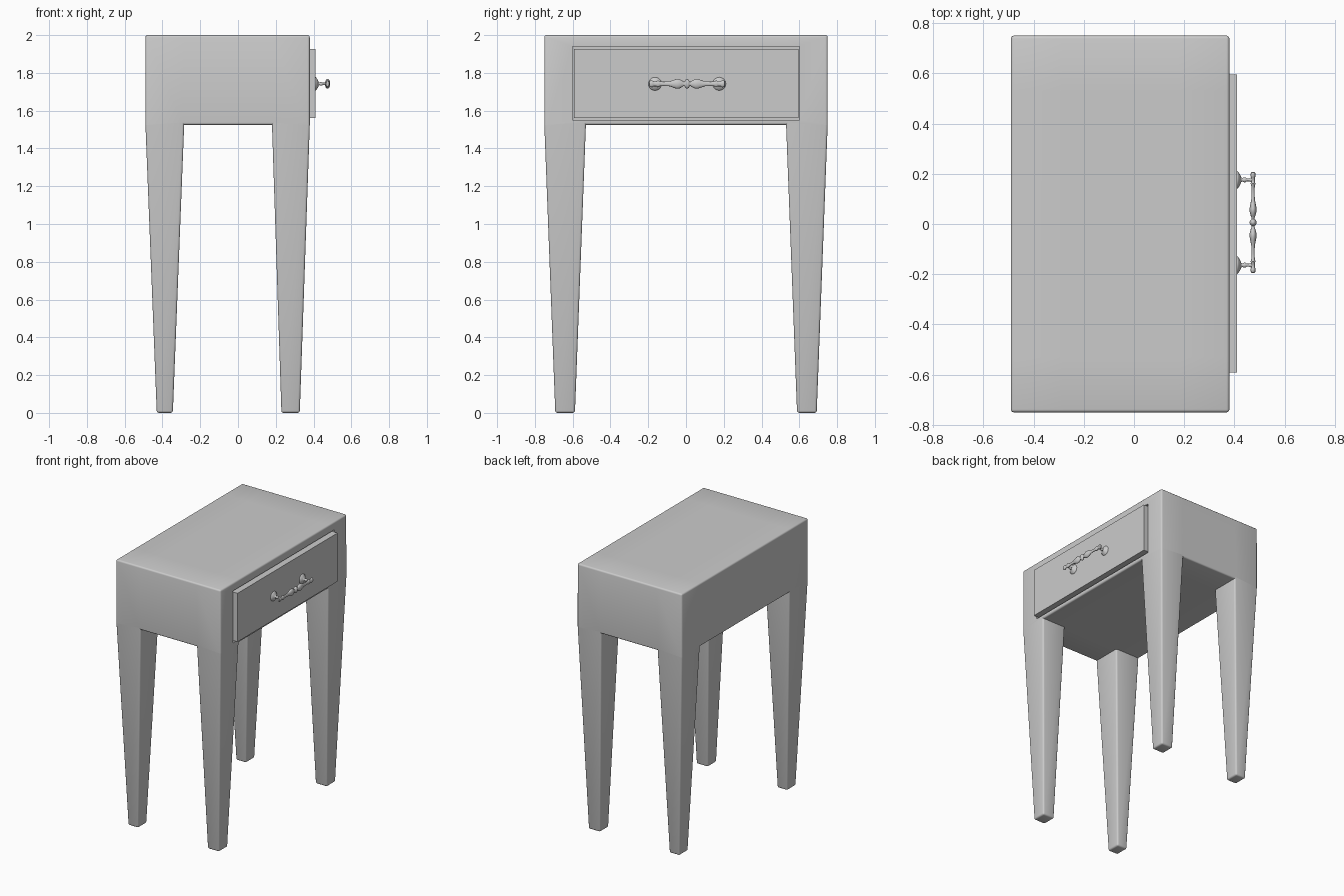
import bpy, bmesh, math
from mathutils import Matrix, Vector

if "Cube" in bpy.data.objects:
    bpy.data.objects.remove(bpy.data.objects["Cube"])


def finish(name, bm, bevel=0.0, segments=3):
    bmesh.ops.recalc_face_normals(bm, faces=bm.faces)
    mesh = bpy.data.meshes.new(name)
    bm.to_mesh(mesh)
    bm.free()
    ob = bpy.data.objects.new(name, mesh)
    bpy.context.collection.objects.link(ob)
    if bevel:
        mod = ob.modifiers.new("rounded_edges", "BEVEL")
        mod.width, mod.segments = bevel, segments
        mod.limit_method, mod.angle_limit = "ANGLE", math.radians(30)
    return ob


def smooth(ob, angle=35):
    bpy.ops.object.select_all(action="DESELECT")
    ob.select_set(True)
    bpy.context.view_layer.objects.active = ob
    bpy.ops.object.shade_smooth_by_angle(angle=math.radians(angle))


def box(lo, hi):
    lo, hi = Vector(lo), Vector(hi)
    bm = bmesh.new()
    bmesh.ops.create_cube(bm, size=1, matrix=Matrix.Translation((lo + hi) / 2)
                          @ Matrix.Diagonal((*(hi - lo), 1)))
    return bm


def lathe(name, profile, origin, axis, z_scale=1.0, sides=20):
    """Spin (distance along axis, radius) points around the x or y axis."""
    bm = bmesh.new()
    rings = []
    for d, r in profile:
        ring = []
        for i in range(sides):
            a = 2 * math.pi * i / sides
            side, up = r * math.cos(a), r * math.sin(a) * z_scale
            p = Vector((d, side, up) if axis == "x" else (side, d, up))
            ring.append(bm.verts.new(p + Vector(origin)))
        rings.append(ring)
    for a, b in zip(rings, rings[1:]):
        for i in range(sides):
            j = (i + 1) % sides
            bm.faces.new((a[i], a[j], b[j], b[i]))
    bm.faces.new(rings[0])
    bm.faces.new(rings[-1])
    ob = finish(name, bm)
    smooth(ob, 50)
    return ob


# table body: box whose bottom corners are extruded into tapered legs
bm = box((-0.49, -0.75, 1.525), (0.38, 0.75, 2.0))
for co, no in (((-0.285, 0, 0), (1, 0, 0)), ((0.18, 0, 0), (1, 0, 0)),
               ((0, -0.53, 0), (0, 1, 0)), ((0, 0.53, 0), (0, 1, 0))):
    bmesh.ops.bisect_plane(bm, geom=bm.verts[:] + bm.edges[:] + bm.faces[:],
                           plane_co=co, plane_no=no)
bm.normal_update()
corners = []
for f in bm.faces:
    c = f.calc_center_median()
    if f.normal.z < -0.9 and abs(c.y) > 0.53 and not -0.285 < c.x < 0.18:
        corners.append(f)
feet = bmesh.ops.extrude_face_region(bm, geom=corners)["geom"]
foot_x = {-0.49: -0.43, -0.285: -0.345, 0.18: 0.23, 0.38: 0.327}
foot_y = {0.75: 0.692, 0.53: 0.588}
for v in (g for g in feet if isinstance(g, bmesh.types.BMVert)):
    x = min(foot_x, key=lambda k: abs(k - v.co.x))
    y = min(foot_y, key=lambda k: abs(k - abs(v.co.y)))
    v.co = (foot_x[x], math.copysign(foot_y[y], v.co.y), 0)
body = finish("table_body", bm, 0.012)

# drawer opening
cutter = finish("opening_cutter", box((-0.44, -0.6, 1.55), (0.5, 0.602, 1.94)))
cut = body.modifiers.new("drawer_opening", "BOOLEAN")
cut.operation, cut.solver, cut.object = "DIFFERENCE", "EXACT", cutter
bpy.context.view_layer.objects.active = body
for mod in list(body.modifiers):
    bpy.ops.object.modifier_apply(modifier=mod.name)
bpy.data.objects.remove(cutter)
smooth(body)

# drawer: slab hollowed from the top into a tray
bm = box((-0.42, -0.592, 1.562), (0.41, 0.596, 1.926))
bm.normal_update()
top = [f for f in bm.faces if f.normal.z > 0.9]
bmesh.ops.inset_region(bm, faces=top, thickness=0.035)
inner = bmesh.ops.extrude_face_region(bm, geom=top)["geom"]
bmesh.ops.translate(bm, vec=(0, 0, -0.33),
                    verts=[g for g in inner if isinstance(g, bmesh.types.BMVert)])
finish("drawer", bm)

# handle: turned, flattened grip on two posts with round rosettes
HY, HZ = 0.006, 1.742
half = [(0, .014), (.008, .012), (.014, .006), (.019, .006), (.026, .009),
        (.042, .0135), (.056, .014), (.072, .011), (.092, .007), (.125, .006),
        (.145, .007), (.155, .010), (.162, .007), (.178, .007), (.185, .010),
        (.193, .0095), (.199, .008), (.201, .003)]
profile = [(-d, r) for d, r in reversed(half[1:])] + half
lathe("handle_grip", profile, (0.474, HY, HZ), "y", z_scale=1.85)
post = [(0, .035), (.004, .035), (.008, .031), (.012, .024), (.016, .018),
        (.019, .009), (.024, .007), (.030, .010), (.036, .010), (.041, .006),
        (.052, .006), (.058, .009), (.068, .009)]
for label, side in (("left", -1), ("right", 1)):
    lathe(f"handle_post_{label}", post, (0.408, HY + side * 0.170, HZ), "x")
